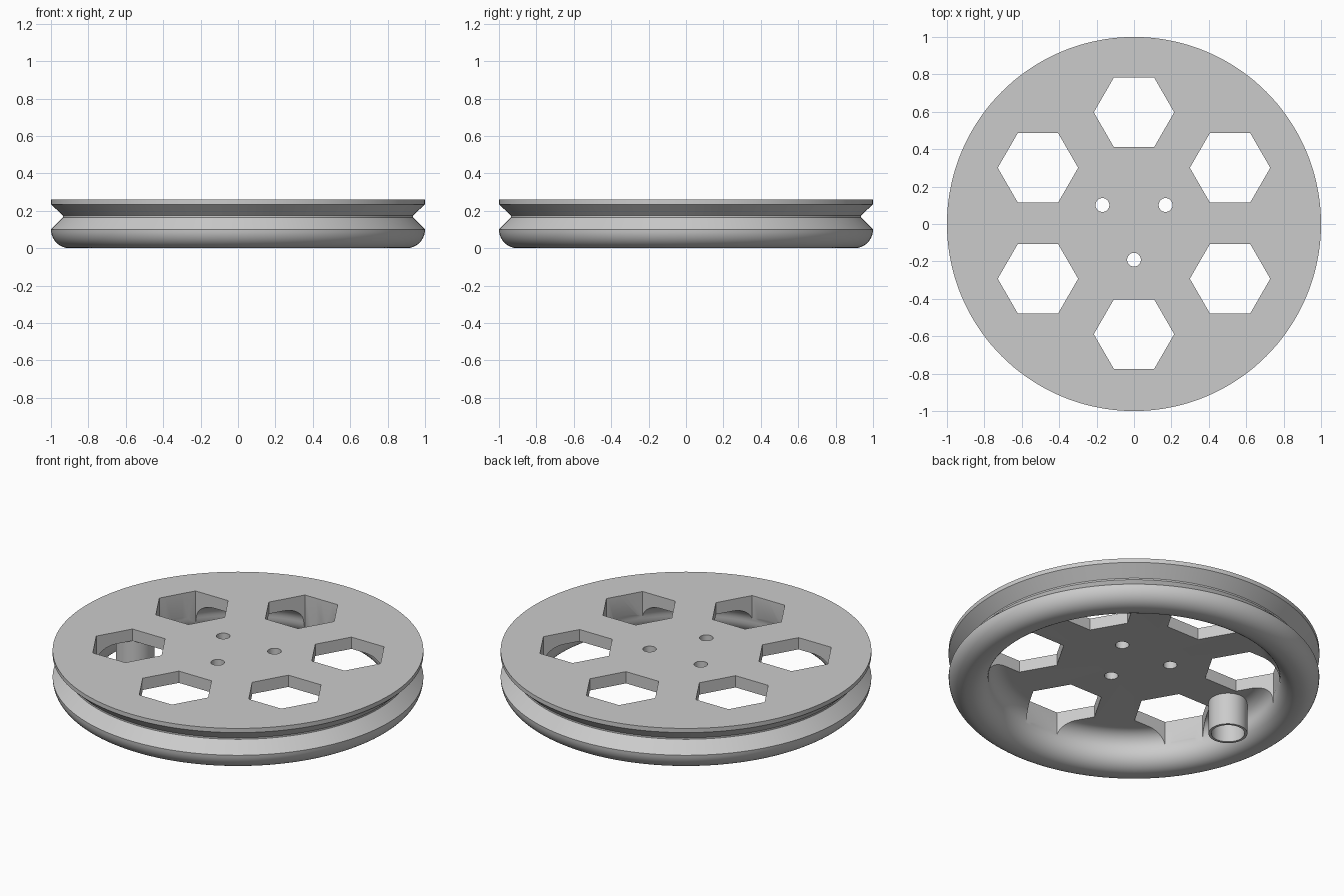
import bpy, bmesh
from math import sin, cos, pi, radians
from mathutils import Matrix

default = bpy.data.objects.get("Cube")
if default:
    bpy.data.objects.remove(default, do_unlink=True)

# Single plain grey
grey = bpy.data.materials.new("plain_grey")
grey.use_nodes = True
colour = (0.6, 0.6, 0.6, 1)
grey.diffuse_color = colour
grey.node_tree.nodes["Principled BSDF"].inputs["Base Color"].default_value = colour


def make_object(name, bm):
    bmesh.ops.remove_doubles(bm, verts=bm.verts, dist=1e-5)
    bmesh.ops.recalc_face_normals(bm, faces=bm.faces)
    mesh = bpy.data.meshes.new(name)
    bm.to_mesh(mesh)
    bm.free()
    obj = bpy.data.objects.new(name, mesh)
    bpy.context.collection.objects.link(obj)
    mesh.materials.append(grey)
    return obj


def lathe(name, profile, steps, closed):
    """Turn a radius/height profile around the z axis."""
    bm = bmesh.new()
    verts = [bm.verts.new((r, 0, z)) for r, z in profile]
    pairs = list(zip(verts, verts[1:]))
    if closed:
        pairs.append((verts[-1], verts[0]))
    edges = [bm.edges.new(p) for p in pairs]
    bmesh.ops.spin(bm, geom=verts + edges, cent=(0, 0, 0), axis=(0, 0, 1),
                   angle=2 * pi, steps=steps, use_merge=True)
    return make_object(name, bm)


def arc(cx, cz, radius, start, end, count):
    angles = [radians(start + (end - start) * i / count) for i in range(count + 1)]
    return [(cx + radius * cos(a), cz + radius * sin(a)) for a in angles]


def add_prism(bm, x, y, radius, sides):
    ring = [bm.verts.new((x + radius * cos(2 * pi * i / sides),
                          y + radius * sin(2 * pi * i / sides), -0.2))
            for i in range(sides)]
    face = bm.faces.new(ring)
    top = bmesh.ops.extrude_face_region(bm, geom=[face])["geom"]
    bmesh.ops.translate(bm, vec=(0, 0, 0.7),
                        verts=[v for v in top if isinstance(v, bmesh.types.BMVert)])


def smooth(obj):
    bpy.ops.object.select_all(action="DESELECT")
    obj.select_set(True)
    bpy.context.view_layer.objects.active = obj
    bpy.ops.object.shade_smooth_by_angle(angle=radians(30))


TOP, CEILING = 0.26, 0.19

# Wheel: flat web, V groove and rounded hollow rim
profile = [(0, TOP), (1, TOP), (1, 0.235), (0.935, 0.174), (0.935, 0.165)]
profile += arc(0.9, 0.1, 0.1, 0, -90, 10)
profile += arc(0.885, 0.1, 0.1, -90, -180, 10)
profile += arc(0.695, 0.1, 0.09, 0, 90, 10)
profile += [(0, CEILING)]
wheel = lathe("pulley_wheel", profile, 144, closed=False)

# Six hexagonal windows and three bolt holes
bm = bmesh.new()
for i in range(6):
    a = radians(30 + 60 * i)
    add_prism(bm, 0.593 * cos(a), 0.593 * sin(a) + 0.004, 0.215, 6)
for i in range(3):
    a = radians(30 + 120 * i)
    add_prism(bm, 0.195 * cos(a), 0.195 * sin(a) + 0.004, 0.037, 32)
cutter = make_object("hole_cutter", bm)
cutter.hide_render = True

cut = wheel.modifiers.new("holes", "BOOLEAN")
cut.operation = "DIFFERENCE"
cut.solver = "EXACT"
cut.object = cutter
bpy.context.view_layer.objects.active = wheel
bpy.ops.object.modifier_apply(modifier=cut.name)
bpy.data.objects.remove(cutter, do_unlink=True)
smooth(wheel)

# Hollow handle socket under the web
socket = lathe("handle_socket", [(0.105, 0), (0.105, 0.2), (0.09, 0.2), (0.09, 0)],
               48, closed=True)
socket.data.transform(Matrix.Translation((-0.67, -0.01, 0)))
smooth(socket)
